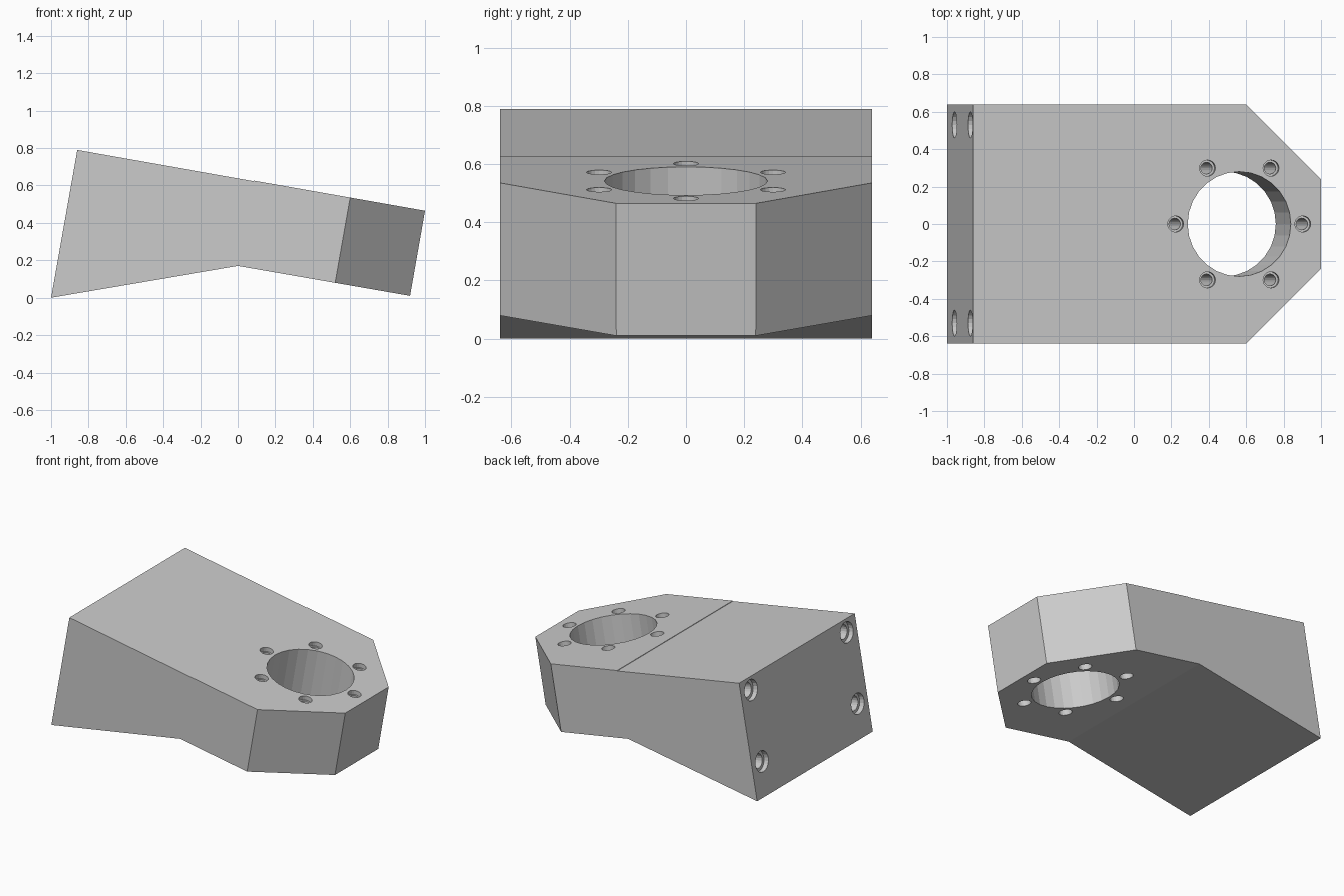
import bpy, bmesh, math
from mathutils import Vector, Matrix

if "Cube" in bpy.data.objects:
    bpy.data.objects.remove(bpy.data.objects["Cube"], do_unlink=True)

TILT = math.radians(10)
UP = Vector((math.sin(TILT), 0, math.cos(TILT)))        # normal of the sloped deck
ALONG = Vector((math.cos(TILT), 0, -math.sin(TILT)))    # down the slope
SIDE = Vector((0, 1, 0))
HALF = 0.64
THICK = 0.46

grey = bpy.data.materials.new("plain grey")
grey.use_nodes = True
grey.diffuse_color = (0.6, 0.6, 0.6, 1)
grey.node_tree.nodes["Principled BSDF"].inputs["Base Color"].default_value = (0.6, 0.6, 0.6, 1)


def make_object(name, bm):
    bmesh.ops.recalc_face_normals(bm, faces=bm.faces)
    mesh = bpy.data.meshes.new(name)
    bm.to_mesh(mesh)
    bm.free()
    mesh.materials.append(grey)
    obj = bpy.data.objects.new(name, mesh)
    bpy.context.collection.objects.link(obj)
    return obj


# Angled bracket body: side profile pulled across the width
profile = [(-1, 0), (-0.86, 0.79), (0.085, 0.623), (0.086, 0.626),
           (1, 0.465), (0.92, 0.01), (0, 0.17)]
bm = bmesh.new()
face = bm.faces.new([bm.verts.new((x, -HALF, z)) for x, z in profile])
new = bmesh.ops.extrude_face_region(bm, geom=[face])["geom"]
bmesh.ops.translate(bm, vec=(0, 2 * HALF, 0),
                    verts=[v for v in new if isinstance(v, bmesh.types.BMVert)])

# Cut the two nose corners parallel to the deck normal
for s in (-1, 1):
    start, end = Vector((0.6, s * HALF, 0.535)), Vector((1, s * 0.24, 0.465))
    normal = (end - start).cross(UP).normalized()
    if normal.y * s < 0:
        normal.negate()
    cut = bmesh.ops.bisect_plane(bm, geom=bm.verts[:] + bm.edges[:] + bm.faces[:],
                                 plane_co=start, plane_no=normal, clear_outer=True)
    rim = [e for e in cut["geom_cut"] if isinstance(e, bmesh.types.BMEdge)]
    bmesh.ops.holes_fill(bm, edges=rim)
body = make_object("bracket_body", bm)


def bore(name, mouth, axis, steps, sides):
    """Lathed cutter: steps are (radius, depth) measured inward from the mouth."""
    other = axis.cross(SIDE)
    bm = bmesh.new()
    rings = []
    for r, d in steps:
        rings.append([bm.verts.new(mouth - axis * d + r * (
            math.cos(a) * other + math.sin(a) * SIDE))
            for a in (math.tau * i / sides for i in range(sides))])
    for a, b in zip(rings, rings[1:]):
        for i in range(sides):
            j = (i + 1) % sides
            bm.faces.new((a[i], a[j], b[j], b[i]))
    bm.faces.new(rings[0])
    bm.faces.new(rings[-1])
    obj = make_object(name, bm)
    obj.hide_render = True
    return obj


cutters = []
OUT = 0.02

# Large opening through the nose
centre = Vector((0.563, 0, 0.542))
cutters.append(bore("opening_cutter", centre, UP,
                    [(0.28, -0.1), (0.28, THICK + 0.1)], 28))

# Six stepped bolt holes around the opening
for i in range(6):
    a = math.tau * i / 6
    mouth = centre + 0.345 * (math.cos(a) * ALONG + math.sin(a) * SIDE)
    cutters.append(bore("bolt_hole_cutter", mouth, UP,
                        [(0.043, -OUT), (0.043, 0.03), (0.031, 0.03),
                         (0.031, THICK - 0.08), (0.043, THICK - 0.08),
                         (0.043, THICK + OUT)], 20))

# Four stepped blind holes in the mounting end
for y in (-0.53, 0.53):
    for h in (0.23, 0.715):
        mouth = Vector((-1, y, 0)) + UP * h
        cutters.append(bore("mount_hole_cutter", mouth, -ALONG,
                            [(0.07, -OUT), (0.07, 0.035), (0.05, 0.035), (0.05, 0.3)], 20))

for c in cutters:
    mod = body.modifiers.new(c.name, "BOOLEAN")
    mod.operation = "DIFFERENCE"
    mod.solver = "EXACT"
    mod.object = c

# Apply the cuts and drop the cutters
bpy.context.view_layer.update()
graph = bpy.context.evaluated_depsgraph_get()
result = bpy.data.meshes.new_from_object(body.evaluated_get(graph))
body.modifiers.clear()
body.data = result
for c in cutters:
    bpy.data.objects.remove(c, do_unlink=True)
